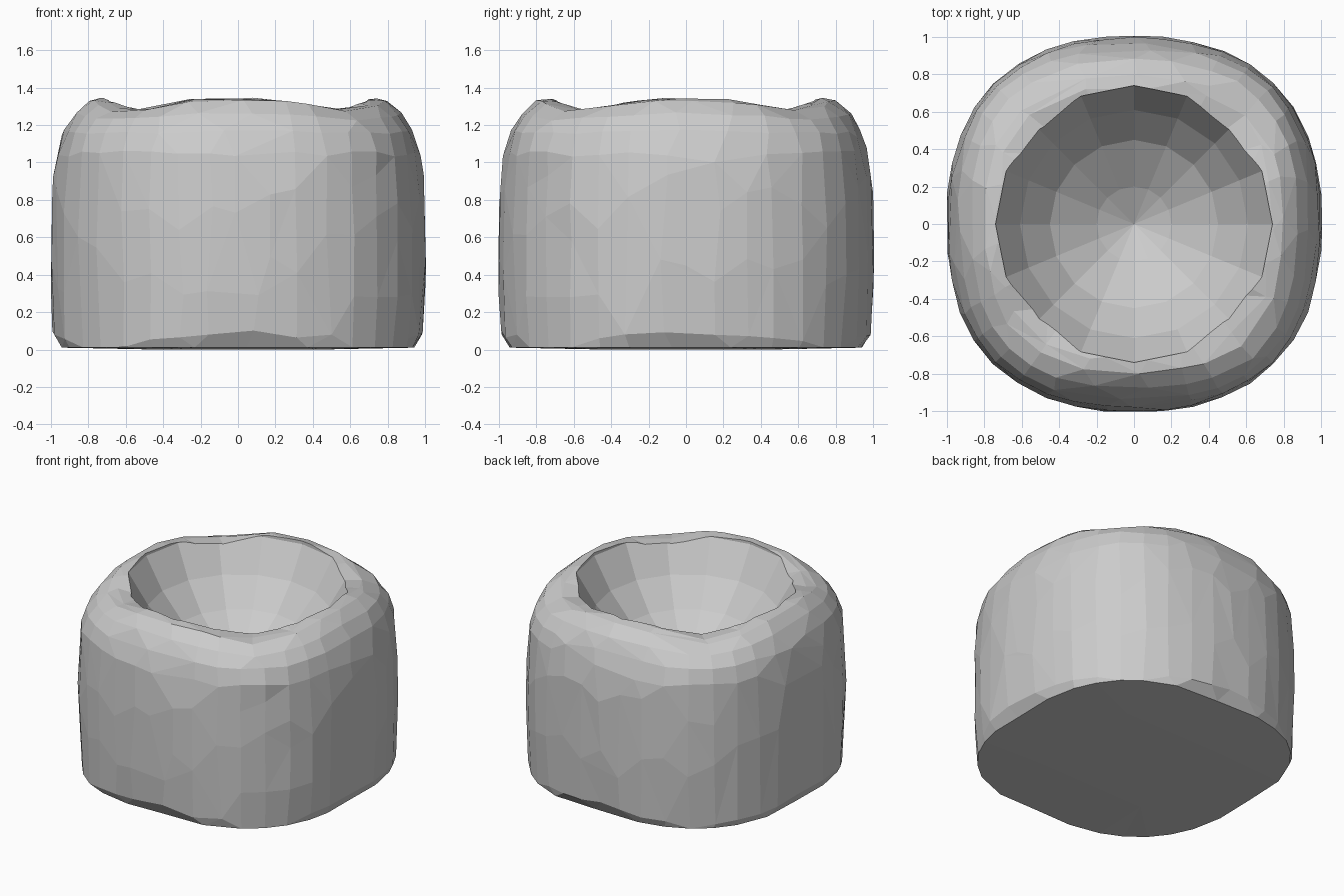
import bpy, bmesh, math, random
from math import sin, cos, pi

random.seed(4)
if "Cube" in bpy.data.objects:
    bpy.data.objects.remove(bpy.data.objects["Cube"])

stone = bpy.data.materials.new("grey_stone")
stone.use_nodes = True
colour = (0.6, 0.6, 0.6, 1)
stone.diffuse_color = colour
stone.node_tree.nodes["Principled BSDF"].inputs["Base Color"].default_value = colour


def lathe(name, profile, sides, shape):
    """Closed solid from (radius, z) rings; shape places each ring point."""
    bm = bmesh.new()
    rings = [[bm.verts.new(shape(r, z, 2 * pi * i / sides)) for i in range(sides)]
             for r, z in profile[1:-1]]
    low = bm.verts.new((0, 0, profile[0][1]))
    high = bm.verts.new((0, 0, profile[-1][1]))
    for i in range(sides):
        j = (i + 1) % sides
        bm.faces.new((low, rings[0][j], rings[0][i]))
        bm.faces.new((high, rings[-1][i], rings[-1][j]))
        for a, b in zip(rings, rings[1:]):
            bm.faces.new((a[i], a[j], b[j], b[i]))
    bmesh.ops.recalc_face_normals(bm, faces=bm.faces)
    mesh = bpy.data.meshes.new(name)
    bm.to_mesh(mesh)
    bm.free()
    mesh.materials.append(stone)
    obj = bpy.data.objects.new(name, mesh)
    bpy.context.collection.objects.link(obj)
    return obj


def hewn(r, z, a):
    """Rounded-square plan with full corners, a dipping rim and slight chips."""
    n = 2.38
    corner = sin(2 * a) ** 4
    r *= (abs(cos(a)) ** n + abs(sin(a)) ** n) ** (-1 / n)
    if z < 0.05:
        # foot edge is chamfered only at the middle of each side
        r *= 1 + 0.055 * abs(sin(2 * a))
    elif z < 0.15:
        z -= 0.05 * abs(sin(2 * a))
    elif z > 1:
        r *= 1 + 0.02 * corner
        z -= 0.06 * corner * (z / 1.34) ** 12
    if z > 0.02:
        r += random.uniform(-0.007, 0.005)
        z += random.uniform(-0.008, 0.004)
    return (r * cos(a), r * sin(a), z)


def plain(r, z, a):
    return (r * cos(a), r * sin(a), z)


def apply(obj, kind, **settings):
    mod = obj.modifiers.new(kind.title(), kind)
    for key, value in settings.items():
        setattr(mod, key, value)
    bpy.context.view_layer.objects.active = obj
    bpy.ops.object.modifier_apply(modifier=mod.name)


# Rough stone body
body = lathe("stone_body", [
    (0, 0), (0.5, 0.0), (0.93, 0.01), (0.99, 0.1), (1.0, 0.28), (1.002, 0.45),
    (1.002, 0.62), (1.0, 0.78), (0.99, 0.93), (0.97, 1.06), (0.935, 1.17),
    (0.88, 1.26), (0.8, 1.33), (0.74, 1.345), (0.6, 1.34), (0, 1.34)], 40, hewn)
apply(body, "DECIMATE", ratio=0.5)

# Bowl hollow
bowl = lathe("bowl_cutter", [
    (0, 0.65), (0.2, 0.75), (0.45, 0.92), (0.61, 1.1), (0.74, 1.32),
    (0.745, 1.6), (0, 1.6)], 16, plain)
bowl.hide_render = True
apply(body, "BOOLEAN", object=bowl, operation="DIFFERENCE", solver="EXACT")
bpy.data.objects.remove(bowl)

for face in body.data.polygons:
    face.use_smooth = False
